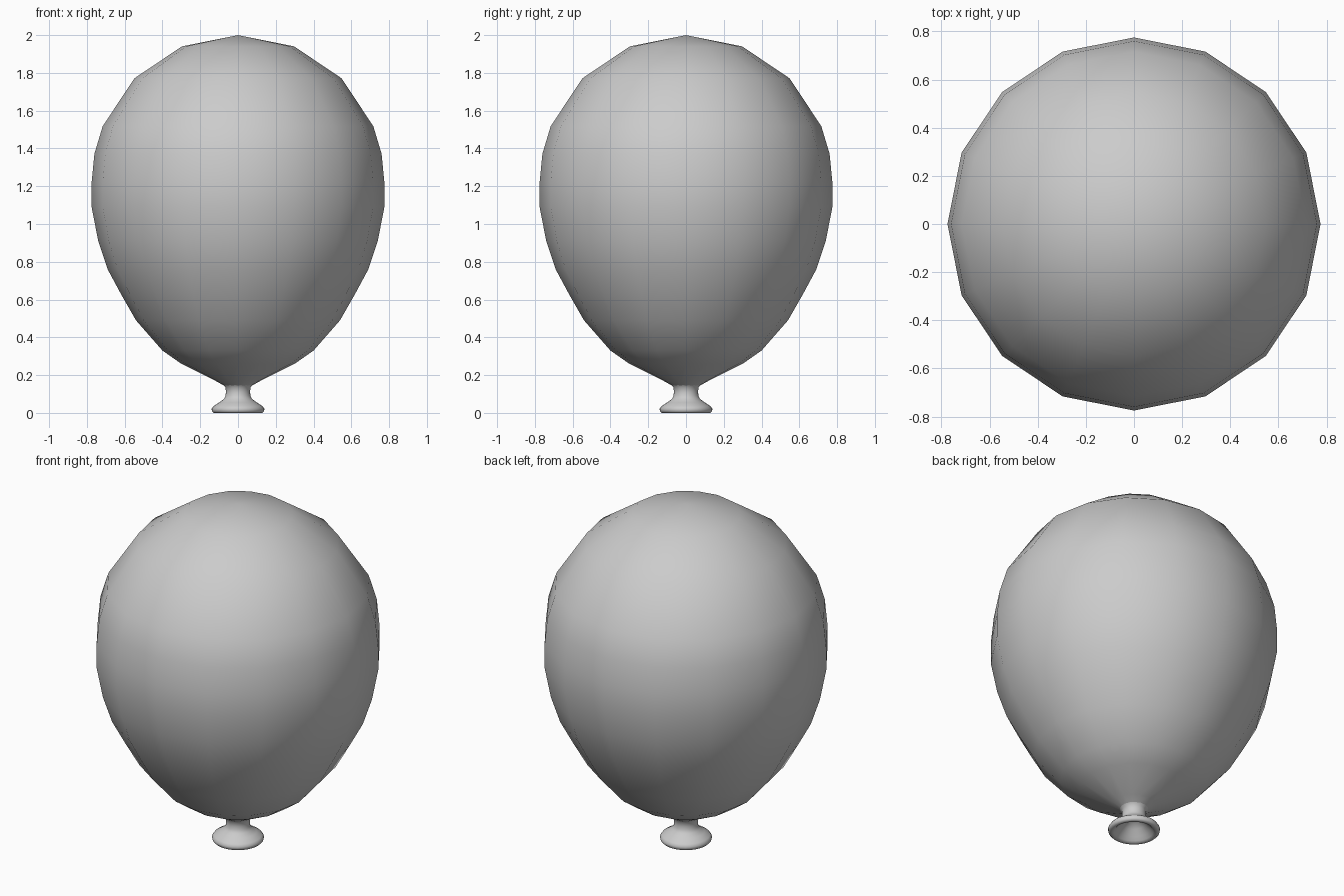
import bpy, math

cube = bpy.data.objects.get("Cube")
if cube:
    bpy.data.objects.remove(cube, do_unlink=True)

rubber = bpy.data.materials.new("grey_rubber")
rubber.use_nodes = True
GREY = (0.6, 0.6, 0.6, 1)
rubber.diffuse_color = GREY
rubber.node_tree.nodes["Principled BSDF"].inputs["Base Color"].default_value = GREY


def lathe(name, profile, sides):
    """Spin (radius, height) points, listed bottom to top, round the z axis."""
    verts, faces, rings = [], [], []
    for r, z in profile:
        n = 1 if r == 0 else sides
        rings.append([len(verts) + i % n for i in range(sides)])
        for i in range(n):
            a = math.tau * i / sides
            verts.append((r * math.cos(a), r * math.sin(a), z))
    for low, high in zip(rings, rings[1:]):
        for i in range(sides):
            j = (i + 1) % sides
            loop = [low[i], low[j], high[j], high[i]]
            faces.append(list(dict.fromkeys(loop)))
    mesh = bpy.data.meshes.new(name)
    mesh.from_pydata(verts, [], faces)
    mesh.materials.append(rubber)
    mesh.shade_smooth()
    obj = bpy.data.objects.new(name, mesh)
    bpy.context.collection.objects.link(obj)
    return obj


# Balloon body: tapering lower half, then a round dome
RADIUS, MIDDLE = 0.775, 1.22
taper = [(0.06, 0.135), (0.075, 0.145), (0.12, 0.17), (0.30, 0.26), (0.40, 0.33),
         (0.54, 0.49), (0.62, 0.63), (0.69, 0.76), (0.74, 0.91), (0.775, 1.09)]
dome = []
for deg in (0, 11.25, 22.5, 45, 67.5):
    a = math.radians(deg)
    dome.append((RADIUS * math.cos(a), MIDDLE + (2 - MIDDLE) * math.sin(a)))
lathe("balloon_body", taper + dome + [(0, 2.0)], 16)

# Neck and flared mouth with a hollow underside
mouth = [(0, 0.085), (0.035, 0.08), (0.06, 0.055), (0.09, 0.025), (0.105, 0.008),
         (0.115, 0.0), (0.13, 0.0), (0.138, 0.008), (0.14, 0.022), (0.13, 0.036),
         (0.10, 0.055), (0.075, 0.073), (0.066, 0.09), (0.064, 0.11),
         (0.066, 0.135), (0.078, 0.148)]
lathe("balloon_mouth", mouth, 32)
